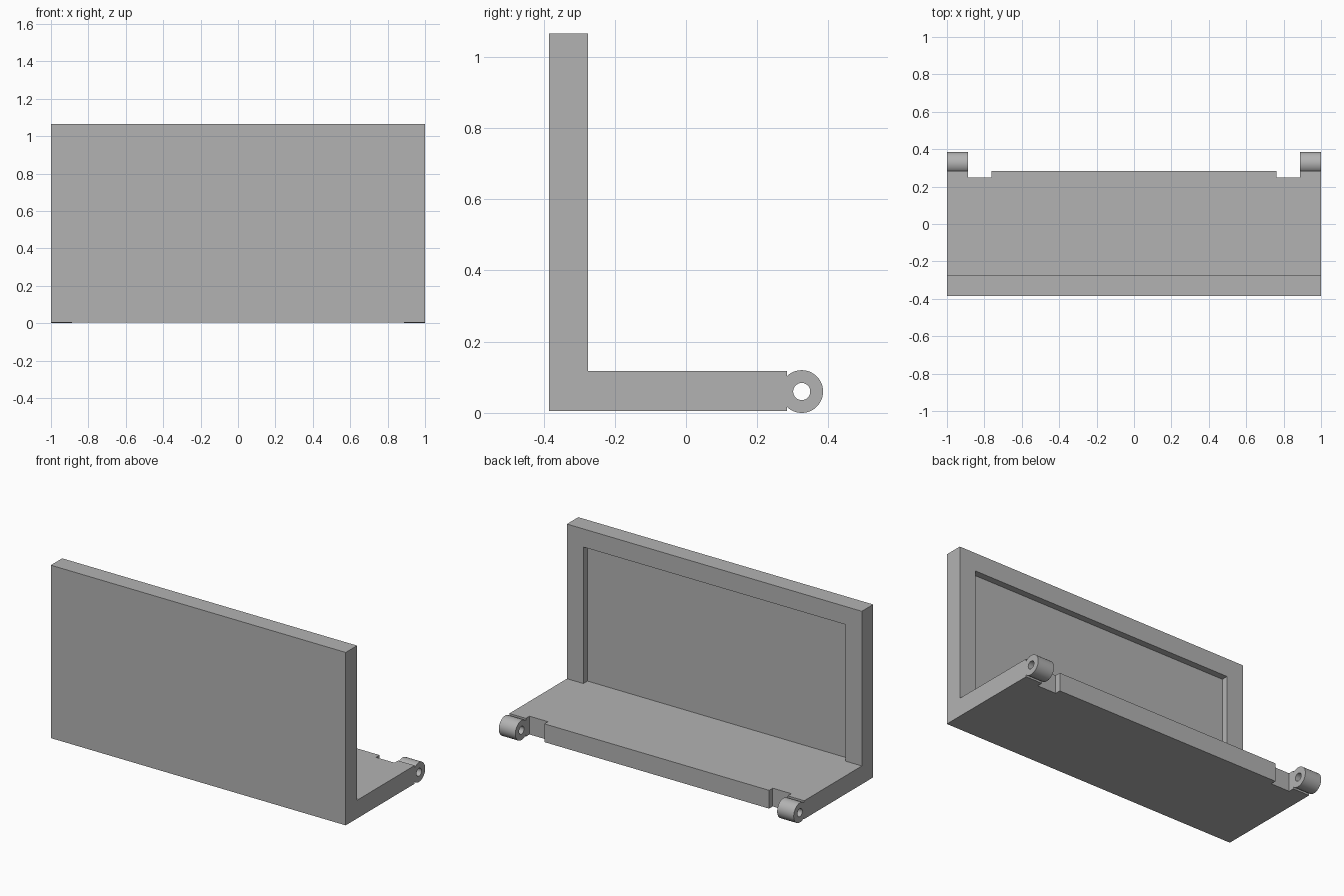
import bpy, bmesh, math
from mathutils import Vector, Matrix

cube = bpy.data.objects.get("Cube")
if cube:
    bpy.data.objects.remove(cube, do_unlink=True)

grey = bpy.data.materials.new("plain_grey")
grey.use_nodes = True
colour = (0.45, 0.45, 0.45, 1)
grey.diffuse_color = colour
grey.node_tree.nodes["Principled BSDF"].inputs["Base Color"].default_value = colour

# Shared sizes
FRONT, PANEL_BACK, SHELF_BACK = -0.385, -0.275, 0.283
BOTTOM, SHELF_TOP, TOP = 0.005, 0.117, 1.065
RIM, RECESS = 0.111, 0.04
KNUCKLE_X, NOTCH_X, NOTCH_Y = 0.888, 0.762, 0.248
PIN_Y, PIN_Z, PIN_R, HOLE_R = 0.325, 0.06, 0.06, 0.024


def finish(bm, name):
    bmesh.ops.recalc_face_normals(bm, faces=bm.faces)
    mesh = bpy.data.meshes.new(name)
    bm.to_mesh(mesh)
    bm.free()
    mesh.materials.append(grey)
    obj = bpy.data.objects.new(name, mesh)
    bpy.context.collection.objects.link(obj)
    return obj


def extrude_x(name, profile, x0, x1):
    """Extrude a (y, z) outline along x."""
    bm = bmesh.new()
    face = bm.faces.new([bm.verts.new((x0, y, z)) for y, z in profile])
    new = bmesh.ops.extrude_face_region(bm, geom=[face])["geom"]
    verts = [g for g in new if isinstance(g, bmesh.types.BMVert)]
    bmesh.ops.translate(bm, verts=verts, vec=(x1 - x0, 0, 0))
    return finish(bm, name)


def cut_box(target, x0, x1, y0, y1, z0, z1):
    cutter = extrude_x("cutter", [(y0, z0), (y1, z0), (y1, z1), (y0, z1)], x0, x1)
    cutter.hide_render = True
    mod = target.modifiers.new("cut", "BOOLEAN")
    mod.operation, mod.solver, mod.object = "DIFFERENCE", "EXACT", cutter
    bpy.context.view_layer.objects.active = target
    bpy.ops.object.modifier_apply(modifier=mod.name)
    bpy.data.objects.remove(cutter, do_unlink=True)


# Upright panel and shelf in one L-shaped body
body = extrude_x("angled_panel", [
    (FRONT, BOTTOM), (SHELF_BACK, BOTTOM), (SHELF_BACK, SHELF_TOP),
    (PANEL_BACK, SHELF_TOP), (PANEL_BACK, TOP), (FRONT, TOP)], -1, 1)

# Recess in the back of the upright, open down to the shelf
cut_box(body, RIM - 1, 1 - RIM, PANEL_BACK - RECESS, PANEL_BACK + 0.1,
        SHELF_TOP, TOP - RIM)

# Clearance notches beside the hinge knuckles
for x0, x1 in ((-KNUCKLE_X, -NOTCH_X), (NOTCH_X, KNUCKLE_X)):
    cut_box(body, x0, x1, NOTCH_Y, 0.5, -0.1, 0.3)

# Hinge knuckles: a rectangle spun around the pin axis
for side, x0, x1 in (("right", -1, -KNUCKLE_X), ("left", KNUCKLE_X, 1)):
    bm = bmesh.new()
    corners = [(x0, HOLE_R), (x1, HOLE_R), (x1, PIN_R), (x0, PIN_R)]
    verts = [bm.verts.new((x, PIN_Y, PIN_Z + r)) for x, r in corners]
    edges = [bm.edges.new((verts[i], verts[(i + 1) % 4])) for i in range(4)]
    bmesh.ops.spin(bm, geom=verts + edges, cent=(0, PIN_Y, PIN_Z), axis=(1, 0, 0),
                   angle=math.tau, steps=48, use_merge=False)
    bmesh.ops.remove_doubles(bm, verts=bm.verts, dist=0.0001)
    knuckle = finish(bm, side + "_hinge_knuckle")
    bpy.ops.object.select_all(action="DESELECT")
    knuckle.select_set(True)
    bpy.context.view_layer.objects.active = knuckle
    bpy.ops.object.shade_smooth_by_angle(angle=math.radians(30))
